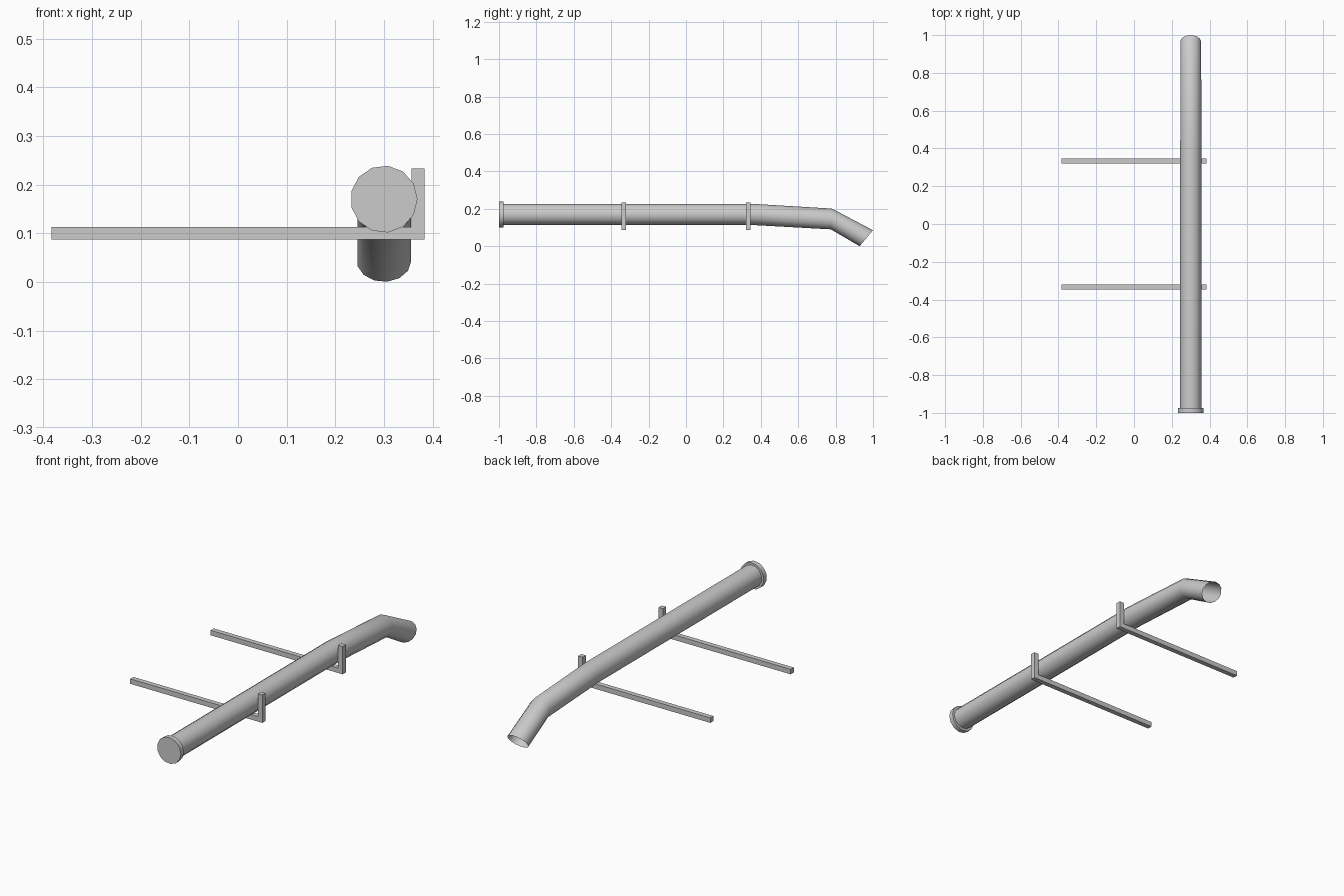
import bpy, bmesh
from math import sin, cos, tau, radians

if "Cube" in bpy.data.objects:
    bpy.data.objects.remove(bpy.data.objects["Cube"])

SIDES = 13
PX = 0.30          # pipe centre in x


def make_object(name, bm, smooth=False):
    bmesh.ops.recalc_face_normals(bm, faces=bm.faces)
    mesh = bpy.data.meshes.new(name)
    bm.to_mesh(mesh)
    bm.free()
    ob = bpy.data.objects.new(name, mesh)
    bpy.context.collection.objects.link(ob)
    if smooth:
        bpy.ops.object.select_all(action='DESELECT')
        ob.select_set(True)
        bpy.context.view_layer.objects.active = ob
        bpy.ops.object.shade_smooth_by_angle(angle=radians(30))
    return ob


def tube(name, stations, caps):
    """Loft rings along y; each station is (y, z, radius, tilt in degrees)."""
    bm = bmesh.new()
    rings = []
    for y, z, r, tilt in stations:
        t = radians(tilt)
        rings.append([bm.verts.new((PX + r * cos(a),
                                    y + r * sin(a) * sin(t),
                                    z + r * sin(a) * cos(t)))
                      for a in (tau * i / SIDES for i in range(SIDES))])
    for a, b in zip(rings, rings[1:]):
        for i in range(SIDES):
            j = (i + 1) % SIDES
            bm.faces.new((a[i], a[j], b[j], b[i]))
    if caps:
        bm.faces.new(rings[0])
        bm.faces.new(rings[-1])
    return make_object(name, bm, smooth=True)


def bracket(name, y, w=0.026):
    """L-shaped bar with a short upright, extruded along y."""
    x0, x1, z0, z1 = -0.383, 0.383, 0.087, 0.233
    profile = [(x0, z0), (x1, z0), (x1, z1), (x1 - w, z1),
               (x1 - w, z0 + w), (x0, z0 + w)]
    bm = bmesh.new()
    face = bm.faces.new([bm.verts.new((x, y - w / 2, z)) for x, z in profile])
    ext = bmesh.ops.extrude_face_region(bm, geom=[face])
    verts = [g for g in ext['geom'] if isinstance(g, bmesh.types.BMVert)]
    bmesh.ops.translate(bm, verts=verts, vec=(0, w, 0))
    return make_object(name, bm)


# Pipe: straight run, gentle drop, then a downturned open spout
tube("pipe", [(-0.99, 0.17, 0.057, 0), (0.36, 0.17, 0.057, 0),
              (0.777, 0.146, 0.056, 3), (0.964, 0.043, 0.056, 40)], caps=False)

# End cap closing the front of the pipe
tube("end_cap", [(-1.0, 0.17, 0.069, 0), (-0.975, 0.17, 0.069, 0)], caps=True)

# Wall brackets
for label, y in (("front_bracket", -0.333), ("back_bracket", 0.333)):
    bracket(label, y)
